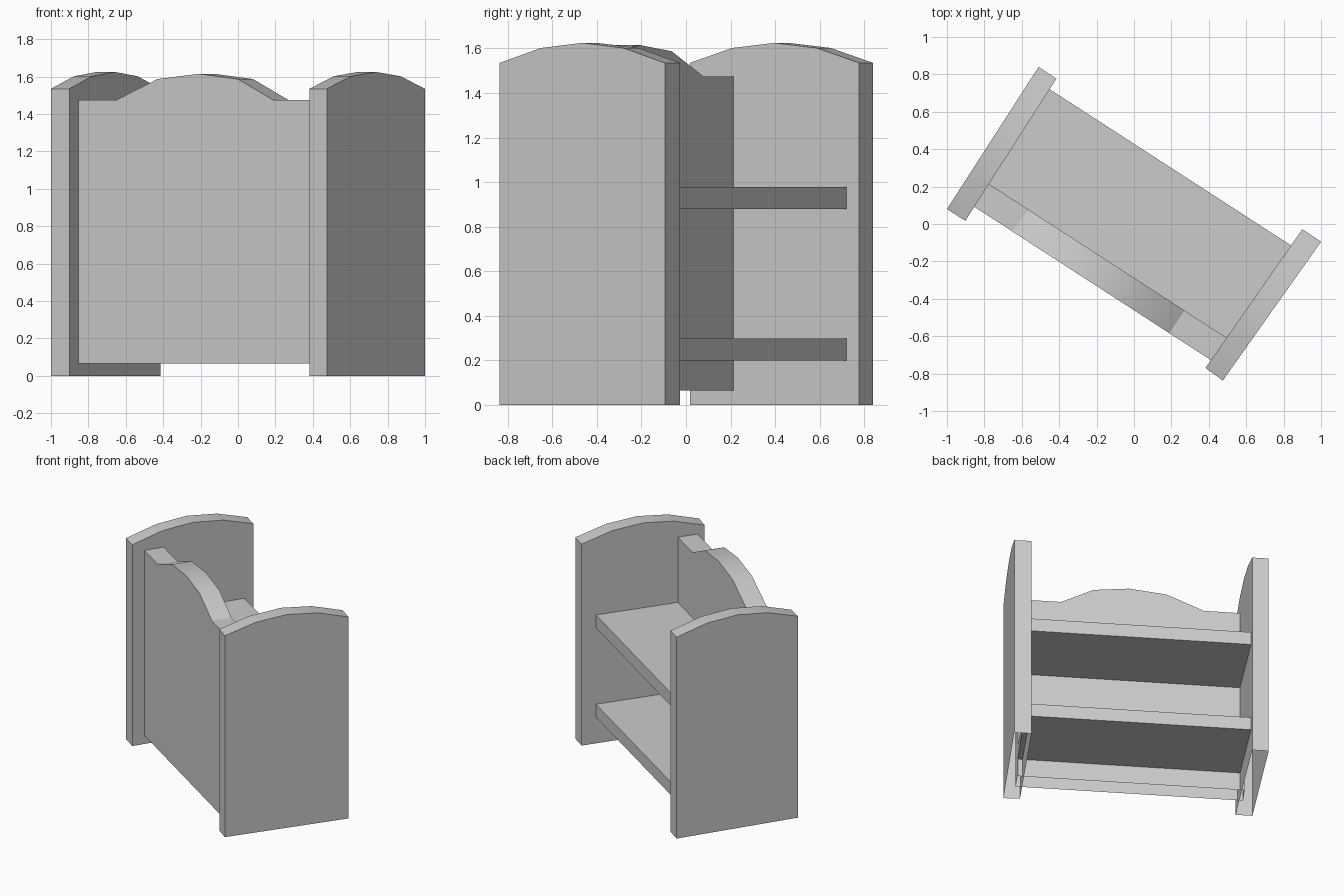
import bpy, bmesh
from mathutils import Vector

if "Cube" in bpy.data.objects:
    bpy.data.objects.remove(bpy.data.objects["Cube"])


def prism(name, edge_a, edge_b, profile, open_bottom=False):
    """Sweep a (t, z) profile between two plan-view edges; t runs along each edge.
    The last and first profile points form the bottom."""
    bm = bmesh.new()
    rings = []
    for start, end in (edge_a, edge_b):
        s, e = Vector(start), Vector(end)
        rings.append([bm.verts.new((*s.lerp(e, t), z)) for t, z in profile])
    a, b = rings
    bm.faces.new(a)
    bm.faces.new(b[::-1])
    n = len(profile)
    for i in range(n - 1 if open_bottom else n):
        j = (i + 1) % n
        bm.faces.new((a[j], a[i], b[i], b[j]))
    bmesh.ops.recalc_face_normals(bm, faces=bm.faces)
    me = bpy.data.meshes.new(name)
    bm.to_mesh(me)
    bm.free()
    ob = bpy.data.objects.new(name, me)
    bpy.context.collection.objects.link(ob)
    bpy.ops.object.select_all(action='DESELECT')
    ob.select_set(True)
    bpy.context.view_layer.objects.active = ob
    bpy.ops.object.shade_smooth_by_angle(angle=0.38)
    return ob


# Arched side panels, open underneath
arch = [(0, 0), (0, 1.535), (0.25, 1.602), (0.5, 1.625), (0.75, 1.602), (1, 1.535), (1, 0)]
prism("left_side_panel", ((-1.0, 0.08), (-0.51, 0.84)),
      ((-0.902, 0.017), (-0.415, 0.777)), arch, True)
prism("right_side_panel", ((0.475, -0.837), (1.0, -0.095)),
      ((0.382, -0.77), (0.90, -0.028)), arch, True)

# Back board with a raised crest; its ends are let into the side panels
IN = 0.026
crest = [(-IN, 0.065), (-IN, 1.475), (0.162, 1.475), (0.336, 1.587), (0.51, 1.615),
         (0.675, 1.587), (0.825, 1.475), (1 + IN, 1.475), (1 + IN, 0.065)]
inner = ((-0.77, 0.21), (0.49, -0.605))
prism("back_board", ((-0.855, 0.093), (0.41, -0.727)), inner, crest, True)

# Two shelves
for name, z in (("lower_shelf", 0.20), ("upper_shelf", 0.88)):
    prism(name, inner, ((-0.45, 0.72), (0.84, -0.115)),
          [(-IN, z), (-IN, z + 0.098), (1 + IN, z + 0.098), (1 + IN, z)])
